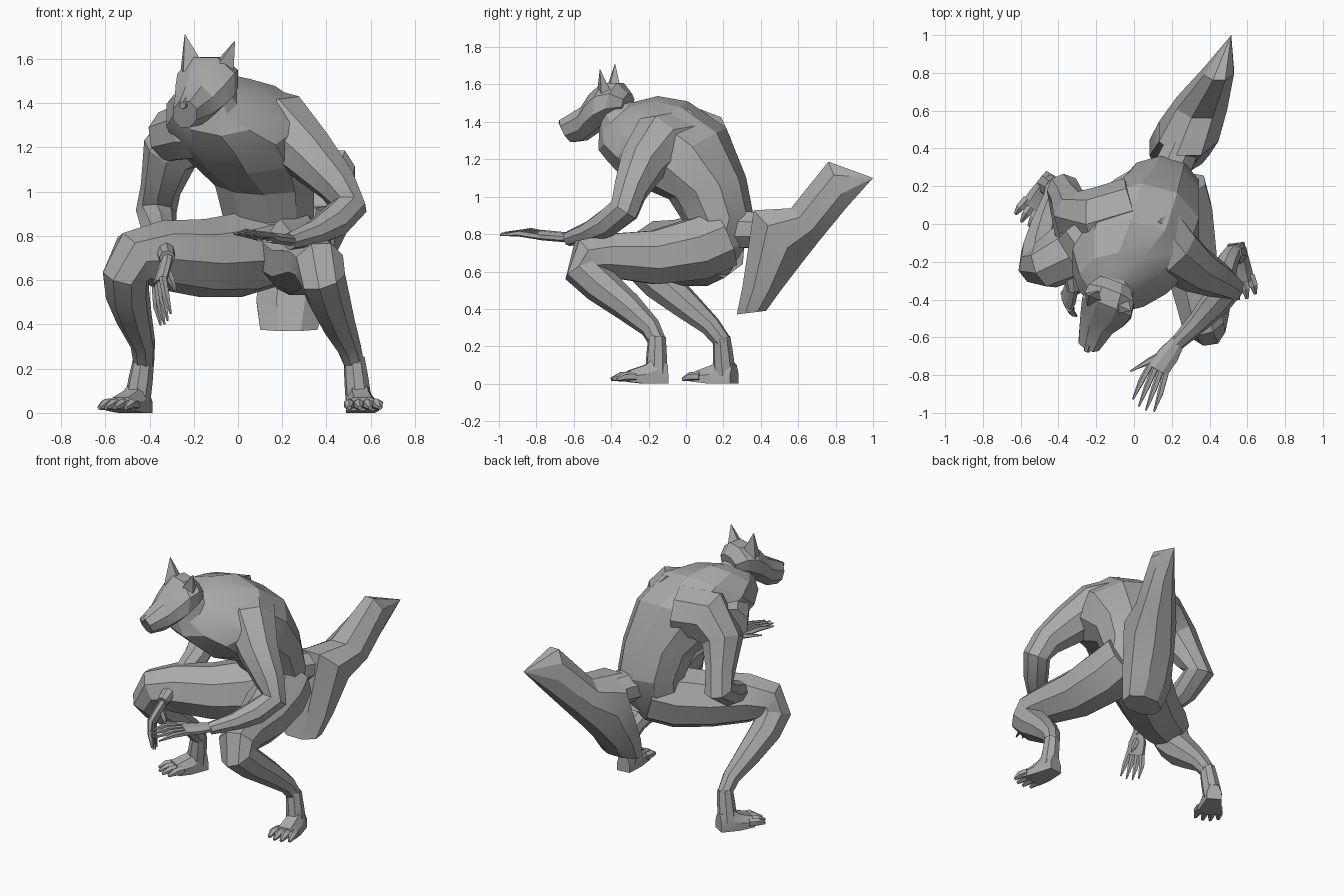
import bpy, bmesh, math
from mathutils import Vector

if "Cube" in bpy.data.objects:
    bpy.data.objects.remove(bpy.data.objects["Cube"])

fur = bpy.data.materials.new("plain grey fur")
fur.use_nodes = True
fur.diffuse_color = (0.4, 0.4, 0.4, 1)
fur.node_tree.nodes["Principled BSDF"].inputs["Base Color"].default_value = fur.diffuse_color


def loft(name, rings, crease=22):
    """Skin a list of equally long point rings and cap both ends."""
    bm = bmesh.new()
    rows = [[bm.verts.new(p) for p in ring] for ring in rings]
    count = len(rows[0])
    for low, high in zip(rows, rows[1:]):
        for i in range(count):
            j = (i + 1) % count
            bm.faces.new((low[i], low[j], high[j], high[i]))
    bm.faces.new(rows[0][::-1])
    bm.faces.new(rows[-1])
    bmesh.ops.remove_doubles(bm, verts=bm.verts, dist=0.0005)
    bmesh.ops.recalc_face_normals(bm, faces=bm.faces)
    mesh = bpy.data.meshes.new(name)
    bm.to_mesh(mesh)
    bm.free()
    mesh.materials.append(fur)
    obj = bpy.data.objects.new(name, mesh)
    bpy.context.collection.objects.link(obj)
    bpy.context.view_layer.objects.active = obj
    for other in bpy.context.selected_objects:
        other.select_set(False)
    obj.select_set(True)
    bpy.ops.object.shade_smooth_by_angle(angle=math.radians(crease))
    return obj


def oval(center, u, v, sides):
    angles = [2 * math.pi * (i + 0.5) / sides for i in range(sides)]
    return [center + u * math.cos(a) + v * math.sin(a) for a in angles]


def tube(name, path, sides=8, flat=1.0):
    """Limb along (x, y, z, radius) stations with a transported frame."""
    pts = [Vector(p[:3]) for p in path]
    side, rings = Vector((1, 0.2, 0)), []
    for i, p in enumerate(pts):
        ahead = (pts[min(i + 1, len(pts) - 1)] - pts[max(i - 1, 0)]).normalized()
        side = (side - ahead * side.dot(ahead)).normalized()
        r = path[i][3]
        rings.append(oval(p, side * r, ahead.cross(side) * r * flat, sides))
    return loft(name, rings)


def profile_body(name, stations, side=(1, 0, 0), sides=10):
    """Body from (back y, back z, front y, front z, x, half width) stations."""
    rings = []
    for by, bz, fy, fz, x, half in stations:
        back, front = Vector((x, by, bz)), Vector((x, fy, fz))
        rings.append(oval((back + front) / 2, Vector(side) * half, (back - front) * 0.53, sides))
    return loft(name, rings)


# Hunched trunk from crotch to neck
profile_body("torso", [
    (0.22, 0.58, 0.06, 0.58, 0.14, 0.07),
    (0.31, 0.74, -0.05, 0.67, 0.14, 0.21),
    (0.35, 0.9, 0.0, 0.86, 0.14, 0.215),
    (0.31, 1.1, -0.08, 0.99, 0.12, 0.235),
    (0.2, 1.36, -0.3, 1.09, 0.04, 0.32),
    (0.0, 1.5, -0.4, 1.19, -0.02, 0.32),
    (-0.16, 1.53, -0.46, 1.26, -0.08, 0.22),
    (-0.29, 1.5, -0.46, 1.34, -0.12, 0.12),
    (-0.36, 1.52, -0.46, 1.4, -0.13, 0.1)])

# Bushy tail hanging low at the root and sweeping up to a point
profile_body("tail", [
    (0.27, 0.37, 0.43, 0.39, 0.23, 0.14),
    (0.3, 0.52, 0.51, 0.5, 0.24, 0.17),
    (0.36, 0.93, 0.62, 0.64, 0.29, 0.17),
    (0.56, 0.94, 0.72, 0.77, 0.36, 0.145),
    (0.76, 1.19, 0.86, 0.94, 0.45, 0.085),
    (1.0, 1.1, 1.0, 1.1, 0.515, 0.0)], sides=8)
tube("tail_root", [(0.17, 0.22, 0.83, 0.11), (0.26, 0.42, 0.82, 0.1)])

# Head turned to one side and dipped
turn = Vector((0.93, -0.36, 0))
profile_body("head", [
    (-0.3, 1.55, -0.32, 1.45, -0.1, 0.09),
    (-0.35, 1.61, -0.4, 1.41, -0.12, 0.14),
    (-0.43, 1.61, -0.46, 1.36, -0.145, 0.15),
    (-0.5, 1.55, -0.5, 1.33, -0.17, 0.13),
    (-0.55, 1.48, -0.54, 1.3, -0.2, 0.1),
    (-0.67, 1.41, -0.61, 1.29, -0.24, 0.062)], side=turn, sides=8)
tube("nose", [(-0.24, -0.64, 1.4, 0.026), (-0.25, -0.675, 1.39, 0.016)], sides=6)
for word, tip, base in (("right", (-0.24, -0.38, 1.71), (-0.205, -0.39, 1.55)),
                        ("left", (-0.015, -0.46, 1.68), (-0.075, -0.43, 1.53))):
    tube(word + "_ear", [base + (0.072,), tip + (0.002,)], sides=4, flat=0.7)

# Arms: one reaching forward, the other bent back at the elbow
tube("left_arm", [
    (0.08, 0.0, 1.31, 0.17), (0.2, -0.15, 1.285, 0.165), (0.325, -0.24, 1.165, 0.128),
    (0.45, -0.3, 1.03, 0.095), (0.5, -0.33, 0.93, 0.085), (0.43, -0.42, 0.86, 0.078),
    (0.34, -0.52, 0.81, 0.058), (0.23, -0.63, 0.775, 0.04)])
tube("right_arm", [
    (0.0, 0.08, 1.3, 0.17), (-0.19, 0.02, 1.29, 0.175), (-0.31, 0.05, 1.17, 0.13),
    (-0.35, 0.13, 1.01, 0.092), (-0.37, 0.18, 0.91, 0.092), (-0.36, 0.06, 0.83, 0.08),
    (-0.34, -0.18, 0.76, 0.055), (-0.32, -0.35, 0.7, 0.036)])
# Chest muscle running out to the right shoulder
tube("right_chest", [(-0.05, -0.27, 1.28, 0.13), (-0.2, -0.17, 1.28, 0.14),
                     (-0.31, -0.02, 1.25, 0.12)])


def hand(word, wrist, palm_end, across, finger, droop, thumb):
    """Flat palm, four jointed fingers and a thumb."""
    wrist, end, across = Vector(wrist), Vector(palm_end), Vector(across)
    finger, droop = Vector(finger), Vector(droop)
    normal = (end - wrist).cross(across).normalized()
    mid = wrist.lerp(end, 0.5)
    loft(word + "_palm", [oval(c, across * w, normal * 0.026, 8)
                          for c, w in ((wrist, 0.038), (mid, 0.06), (end, 0.062))])
    for i in range(4):
        spread = (i - 1.5) / 1.5
        root = end + across * 0.045 * spread - finger * 0.1
        knuckle = root + finger * 0.55 + across * 0.015 * spread
        tip = root + finger * (1.15 - 0.12 * abs(spread)) + across * 0.02 * spread + droop
        tube(f"{word}_finger_{i + 1}", [tuple(root) + (0.018,), tuple(knuckle) + (0.017,),
             tuple(tip) + (0.005,)], sides=5)
    root, tip = wrist.lerp(end, 0.3), Vector(thumb)
    tube(word + "_thumb", [tuple(root) + (0.022,), tuple(root.lerp(tip, 0.55)) + (0.018,),
         tuple(tip) + (0.004,)], sides=5)


hand("left", (0.24, -0.61, 0.78), (0.125, -0.775, 0.795), (0.86, -0.5, -0.12),
     (-0.08, -0.2, 0.035), (0, 0, -0.025), (-0.02, -0.78, 0.81))
hand("right", (-0.32, -0.33, 0.7), (-0.355, -0.41, 0.58), (-0.35, 0.9, -0.4),
     (0.02, -0.02, -0.17), (0.01, 0.0, 0.0), (-0.28, -0.36, 0.55))

# Crouching legs
tube("left_leg", [
    (0.22, 0.2, 0.78, 0.17), (0.25, 0.06, 0.72, 0.178), (0.295, -0.17, 0.675, 0.155),
    (0.34, -0.42, 0.685, 0.125), (0.365, -0.53, 0.67, 0.118), (0.38, -0.55, 0.61, 0.108),
    (0.405, -0.46, 0.53, 0.1), (0.45, -0.31, 0.41, 0.08),
    (0.5, -0.19, 0.3, 0.057), (0.525, -0.15, 0.22, 0.047)])
tube("right_leg", [
    (0.14, 0.16, 0.75, 0.19), (0.01, 0.08, 0.715, 0.195), (-0.16, -0.04, 0.7, 0.178),
    (-0.36, -0.16, 0.715, 0.155), (-0.47, -0.22, 0.7, 0.13), (-0.505, -0.22, 0.63, 0.11),
    (-0.5, -0.14, 0.54, 0.1), (-0.47, -0.01, 0.43, 0.082),
    (-0.43, 0.13, 0.31, 0.057), (-0.425, 0.2, 0.22, 0.047)])


def foot(word, ankle, heel, ahead):
    """Upright heel, low instep and four clawed toes."""
    ankle, heel, ahead = Vector(ankle), Vector(heel), Vector(ahead).normalized()
    across, up = ahead.cross(Vector((0, 0, 1))), Vector((0, 0, 1))

    def section(along, low, high, half):
        return [heel + ahead * along + across * half * sx + up * z
                for sx, z in ((-1, low), (1, low), (1, (low + high) / 2),
                              (0.55, high), (-0.55, high), (-1, (low + high) / 2))]

    loft(word + "_foot", [section(-0.01, 0.0, 0.1, 0.045), section(0.05, 0.0, 0.15, 0.055),
                          section(0.11, 0.0, 0.1, 0.065), section(0.2, 0.01, 0.07, 0.075)])
    low = heel + ahead * 0.05 + up * 0.05
    tube(word + "_heel", [tuple(ankle) + (0.048,), tuple(ankle.lerp(low, 0.5)) + (0.056,),
         tuple(low) + (0.06,)])
    for i in range(4):
        spread = (i - 1.5) / 1.5
        root = heel + ahead * 0.17 + across * 0.055 * spread + up * 0.038
        reach = 0.13 - 0.03 * abs(spread)
        bend = root + ahead * reach * 0.55 + across * 0.012 * spread
        tip = root + ahead * reach + across * 0.015 * spread - up * 0.015
        tube(f"{word}_toe_{i + 1}", [tuple(root) + (0.028,), tuple(bend) + (0.025,),
             tuple(tip) + (0.01,)], sides=6)


foot("left", (0.525, -0.155, 0.25), (0.54, -0.11, 0), (0.12, -1, 0))
foot("right", (-0.425, 0.19, 0.25), (-0.43, 0.25, 0), (-0.5, -0.85, 0))
